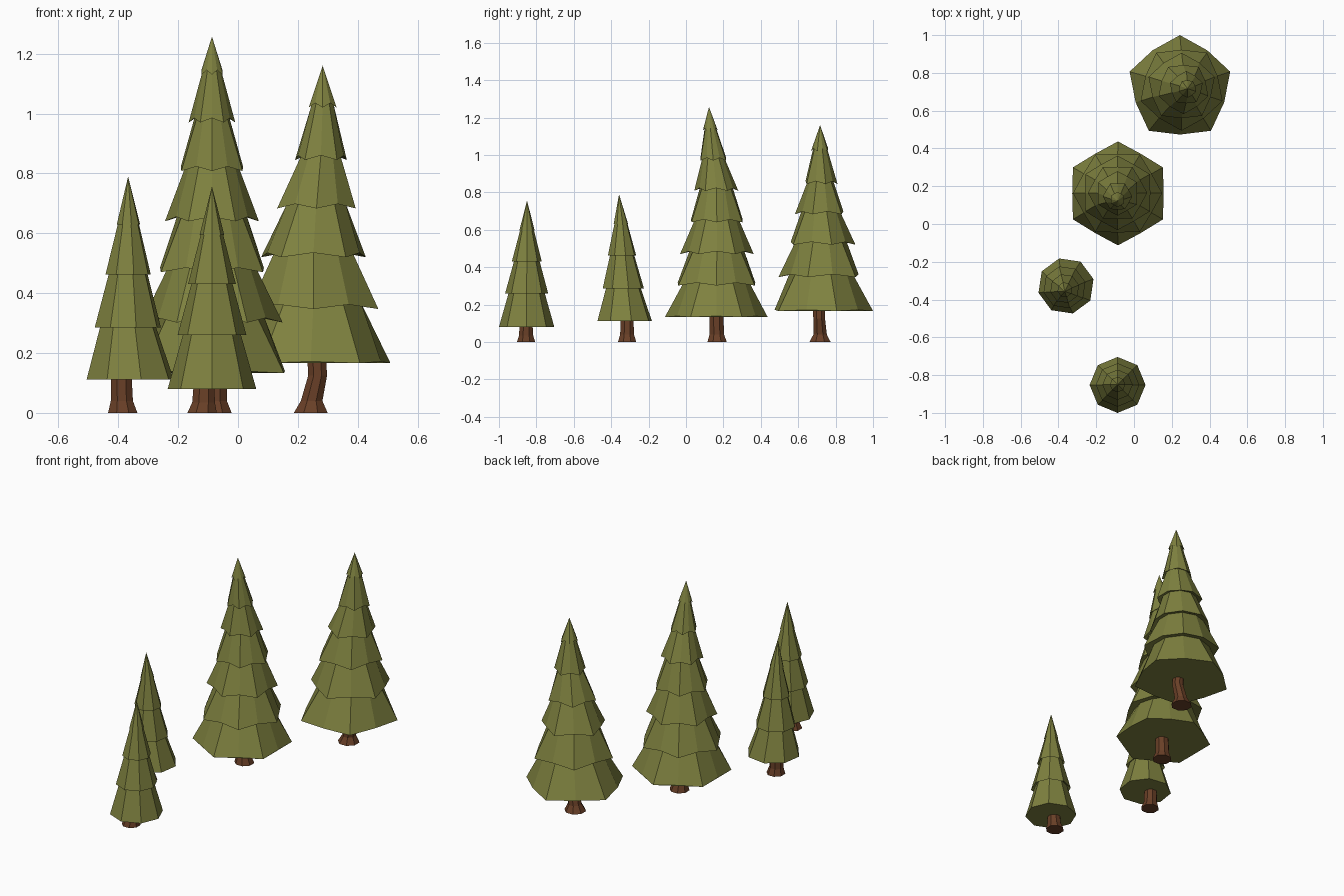
import bpy, bmesh
from math import sin, cos, tau, radians
from mathutils import Vector


def material(name, rgb):
    m = bpy.data.materials.new(name)
    m.diffuse_color = (*rgb, 1)
    return m


NEEDLES = material("needles", (0.21, 0.22, 0.05))
BARK = material("bark", (0.14, 0.05, 0.02))


def loft(name, rings, mat):
    """Join rings of points with flat faces; a one-point ring is an apex."""
    bm = bmesh.new()
    loops = [[bm.verts.new(p) for p in ring] for ring in rings]
    bm.faces.new(loops[0][::-1])
    for a, b in zip(loops, loops[1:]):
        n = len(a)
        for i in range(n):
            j = (i + 1) % n
            if len(b) == 1:
                bm.faces.new((a[i], a[j], b[0]))
            else:
                bm.faces.new((a[i], a[j], b[j], b[i]))
    if len(loops[-1]) > 1:
        bm.faces.new(loops[-1])
    bmesh.ops.recalc_face_normals(bm, faces=bm.faces)
    me = bpy.data.meshes.new(name)
    bm.to_mesh(me)
    bm.free()
    me.materials.append(mat)
    ob = bpy.data.objects.new(name, me)
    bpy.context.collection.objects.link(ob)


def ring(c, r, n, start=0, notch=1, parity=0, lift=0):
    """n-sided ring; every other point is pulled in by notch and raised by lift."""
    pts = []
    for i in range(n):
        a = radians(start) + tau * i / n
        inner = (i + parity) % 2
        k = r * (notch if inner else 1)
        pts.append(Vector(c) + Vector((k * cos(a), k * sin(a), lift * inner)))
    return pts


def tree(name, n, start, notch, shrink, tiers, apex, trunk):
    # foliage: each tier is (x, y, z, radius), tapering into the next one
    rings = []
    zig = notch < 1
    for i, (x, y, z, r) in enumerate(tiers):
        lift = (0.006 if i == 0 else 0.015) if zig else 0
        rings.append(ring((x, y, z), r, n, start, notch, i % 2, lift))
        if i + 1 < len(tiers):
            x2, y2, z2, r2 = tiers[i + 1]
            rings.append(ring((x2, y2, z2 + 0.018), r2 * shrink, n, start))
    rings.append([Vector(apex)])
    loft(name + "_foliage", rings, NEEDLES)
    # trunk: flared foot and slightly bent stem
    loft(name + "_trunk", [ring((x, y, z), r, 8, 22.5) for x, y, z, r in trunk], BARK)


tree("front_small_tree", 8, 0, 1, 0.8,
     [(-0.087, -0.852, 0.08, 0.148), (-0.087, -0.852, 0.26, 0.115),
      (-0.087, -0.851, 0.43, 0.08), (-0.087, -0.85, 0.595, 0.041)],
     (-0.087, -0.85, 0.757),
     [(-0.12, -0.855, 0, 0.053), (-0.115, -0.855, 0.035, 0.041),
      (-0.113, -0.855, 0.12, 0.036)])

tree("left_small_tree", 8, 14, 1, 0.8,
     [(-0.36, -0.328, 0.112, 0.15), (-0.368, -0.335, 0.285, 0.114),
      (-0.367, -0.342, 0.462, 0.078), (-0.366, -0.348, 0.63, 0.04)],
     (-0.367, -0.358, 0.79),
     [(-0.385, -0.315, 0, 0.053), (-0.388, -0.315, 0.04, 0.04),
      (-0.39, -0.315, 0.15, 0.036)])

tree("middle_tall_tree", 12, 90, 0.88, 0.74,
     [(-0.085, 0.162, 0.133, 0.275), (-0.087, 0.163, 0.302, 0.236),
      (-0.087, 0.165, 0.47, 0.197), (-0.087, 0.165, 0.64, 0.157),
      (-0.087, 0.162, 0.808, 0.118), (-0.087, 0.146, 0.97, 0.078),
      (-0.087, 0.13, 1.13, 0.04)],
     (-0.087, 0.123, 1.257),
     [(-0.073, 0.166, 0, 0.056), (-0.076, 0.165, 0.04, 0.042),
      (-0.073, 0.162, 0.18, 0.039)])

tree("back_tall_tree", 10, 90, 0.88, 0.74,
     [(0.243, 0.72, 0.166, 0.28), (0.252, 0.722, 0.347, 0.228),
      (0.252, 0.722, 0.52, 0.184), (0.262, 0.72, 0.683, 0.138),
      (0.277, 0.719, 0.845, 0.091), (0.283, 0.717, 1.02, 0.049)],
     (0.283, 0.717, 1.16),
     [(0.243, 0.717, 0, 0.061), (0.246, 0.717, 0.04, 0.039),
      (0.266, 0.712, 0.125, 0.034), (0.262, 0.71, 0.2, 0.034)])
